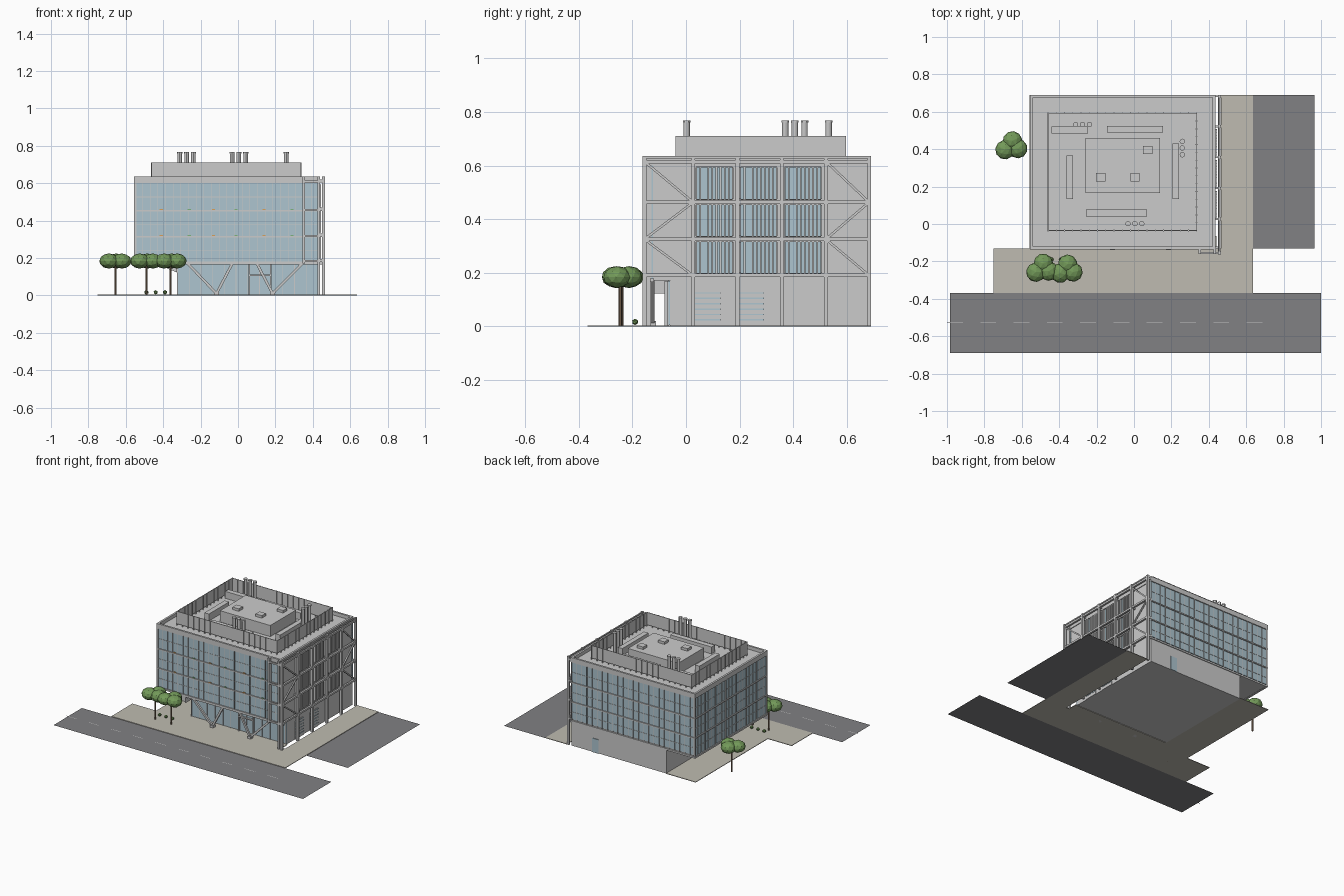
import bpy, math
from mathutils import Vector


def material(name, r, g, b):
    m = bpy.data.materials.new(name)
    m.diffuse_color = (r, g, b, 1)
    return m


GLASS = material("glass", 0.42, 0.56, 0.63)
ROAD = material("asphalt", 0.22, 0.22, 0.23)
PAVE = material("paving", 0.52, 0.50, 0.44)
LEAF = material("leaf", 0.17, 0.32, 0.10)
BARK = material("bark", 0.25, 0.17, 0.11)
ORANGE = material("orange", 0.7, 0.35, 0.1)
GREEN = material("green_panel", 0.2, 0.45, 0.2)
WHITE = material("white", 0.85, 0.85, 0.85)


def mesh(name, verts, faces, mat=None):
    me = bpy.data.meshes.new(name)
    me.from_pydata(verts, [], faces)
    ob = bpy.data.objects.new(name, me)
    bpy.context.collection.objects.link(ob)
    if mat:
        me.materials.append(mat)
    return ob


FACES = [(0, 1, 3, 2), (4, 6, 7, 5), (0, 4, 5, 1), (2, 3, 7, 6), (0, 2, 6, 4), (1, 5, 7, 3)]


def box(name, x0, x1, y0, y1, z0, z1, mat=None):
    return mesh(name, [(x, y, z) for x in (x0, x1) for y in (y0, y1) for z in (z0, z1)], FACES, mat)


def beam(name, a, b, w=0.012):
    """Square bar between two points."""
    a, b = Vector(a), Vector(b)
    d = b - a
    ob = box(name, -w / 2, w / 2, -w / 2, w / 2, 0, d.length)
    ob.location = a
    ob.rotation_euler = d.to_track_quat('Z', 'Y').to_euler()
    return ob


def cyl(name, x, y, z0, z1, r, n=12, mat=None):
    bpy.ops.mesh.primitive_cylinder_add(vertices=n, radius=r, depth=z1 - z0, location=(x, y, (z0 + z1) / 2))
    ob = bpy.context.object
    ob.name = name
    if mat:
        ob.data.materials.append(mat)
    else:
        bpy.ops.object.shade_smooth_by_angle()


def blob(name, x, y, z, r, sz, sub, mat):
    bpy.ops.mesh.primitive_ico_sphere_add(subdivisions=sub, radius=r, location=(x, y, z))
    ob = bpy.context.object
    ob.name = name
    ob.scale = (1, 1, sz)
    ob.rotation_euler.z = x * 7
    ob.data.materials.append(mat)


# Site: road, dashes, side lot, paving
def flat(name, x0, x1, y0, y1, z, mat):
    mesh(name, [(x0, y0, z), (x1, y0, z), (x1, y1, z), (x0, y1, z)], [(0, 1, 2, 3)], mat)


flat("road", -0.985, 1, -0.69, -0.368, 0, ROAD)
flat("side_lot", 0.635, 0.965, -0.13, 0.69, 0, ROAD)
for i in range(10):
    flat("road_dash", -1 + 0.178 * i, -0.915 + 0.178 * i, -0.53, -0.526, 0.002, WHITE)
box("front_paving", -0.75, 0.635, -0.368, -0.13, 0, 0.004, PAVE)
box("side_paving", 0.465, 0.635, -0.13, 0.69, 0, 0.004, PAVE)
box("overhang_paving", -0.56, -0.325, -0.13, 0.69, 0, 0.004, PAVE)
box("entry_paving", -0.325, 0.44, -0.13, -0.065, 0, 0.004, PAVE)

# Building masses
L, R, F, B = -0.555, 0.435, -0.135, 0.69
box("ground_floor", -0.325, 0.43, -0.06, 0.685, 0, 0.18)
box("upper_floors", L + 0.012, 0.43, F + 0.012, B - 0.012, 0.172, 0.61)
box("front_glass", L + 0.008, R, F + 0.007, F + 0.012, 0.178, 0.6, GLASS)
box("back_glass", L + 0.008, R, B - 0.012, B - 0.007, 0.19, 0.6, GLASS)
box("left_glass", L + 0.007, L + 0.012, F + 0.008, B - 0.008, 0.178, 0.6, GLASS)
box("lobby_glass", -0.325, 0.43, -0.066, -0.06, 0.006, 0.17, GLASS)
box("back_door", 0.215, 0.265, 0.684, 0.69, 0, 0.1, GLASS)

# Parapet ring and floor bands
box("parapet_front", L, R, F, F + 0.014, 0.6, 0.635)
box("parapet_back", L, R, B - 0.014, B, 0.6, 0.635)
box("parapet_left", L, L + 0.014, F, B, 0.6, 0.635)
box("parapet_right", R - 0.014, R, F, B, 0.6, 0.635)
for z, h in ((0.17, 0.012), (0.31, 0.008), (0.45, 0.008), (0.24, 0.003), (0.38, 0.003), (0.525, 0.003)):
    o = 0 if h > 0.005 else 0.005
    box("front_band", L + o, R, F + o, F + 0.014, z, z + h)
    box("back_band", L + o, R, B - 0.014, B - o, z, z + h)
    box("left_band", L + o, L + 0.014, F + o, B - o, z, z + h)

# Mullions: every fourth is a deep fin
for i in range(25):
    x = L + 0.003 + i * (R - L - 0.006) / 24
    d = 0 if i % 3 == 0 else 0.005
    box("front_mullion", x - 0.0015, x + 0.0015, F + d, F + 0.012, 0.175, 0.605)
    box("back_mullion", x - 0.0015, x + 0.0015, B - 0.012, B - d, 0.175, 0.605)
for i in range(22):
    y = F + 0.003 + i * (B - F - 0.006) / 21
    d = 0 if i % 3 == 0 else 0.005
    box("left_mullion", L + d, L + 0.012, y - 0.0015, y + 0.0015, 0.175, 0.605)
for z in (0.318, 0.458):
    for i, x in enumerate((-0.42, -0.27, -0.14, -0.02, 0.13, 0.28)):
        box("colour_panel", x, x + 0.018, F + 0.002, F + 0.01, z, z + 0.005, (ORANGE, GREEN)[i % 2])

# Lobby mullions, door frame, V columns, entry soffit
for i in range(13):
    x = -0.323 + i * 0.0625
    box("lobby_mullion", x - 0.002, x + 0.002, -0.07, -0.064, 0, 0.17)
for x in (0.06, 0.175):
    box("door_post", x - 0.004, x + 0.004, -0.08, -0.064, 0, 0.17)
box("door_head", 0.06, 0.175, -0.08, -0.064, 0.105, 0.113)
beam("lobby_beam", (-0.325, -0.127, 0.172), (0.455, -0.127, 0.172), 0.014)
for base, tops in ((-0.115, (-0.27, -0.03)), (0.185, (0.1, 0.345))):
    for t in tops:
        beam("v_column", (base, -0.125, 0.01), (t, -0.125, 0.172), 0.014)
    box("v_footing", base - 0.013, base + 0.013, -0.138, -0.112, 0, 0.02)
prof = [(-0.45, 0.175), (-0.325, 0.175), (-0.325, 0.122)]
mesh("entry_soffit", [(x, y, z) for y in (-0.13, -0.065) for x, z in prof],
     [(0, 2, 1), (3, 4, 5), (0, 1, 4, 3), (1, 2, 5, 4), (2, 0, 3, 5)])

# Exposed steel frame on the right side, wrapping the front corner
FX = 0.456
cols = (-0.155, 0.027, 0.192, 0.357, 0.522, 0.683)
levels = (0.19, 0.325, 0.463, 0.615)
for y in cols:
    box("frame_column", FX - 0.007, FX + 0.008, y - 0.007, y + 0.007, 0, 0.636)
    for z in levels:
        box("frame_tie", 0.425, FX, y - 0.005, y + 0.005, z - 0.006, z + 0.006)
for z in levels:
    beam("frame_beam", (FX, cols[0], z), (FX, cols[-1], z), 0.013)
    beam("corner_beam", (0.352, -0.155, z - 0.006), (FX, -0.155, z - 0.006), 0.011)
beam("frame_top", (FX, cols[0], 0.631), (FX, cols[-1], 0.631), 0.008)
for x in (0.352, 0.432):
    box("corner_column", x - 0.006, x + 0.006, -0.161, -0.13, 0.17 if x < 0.4 else 0, 0.635)
for a, b in ((0, 1), (4, 5)):
    for k, (za, zb) in enumerate(((0.615, 0.463), (0.325, 0.463), (0.325, 0.19))):
        beam("frame_brace", (FX, cols[a], za), (FX, cols[b], zb), 0.009)

# Right side windows with fins and roller doors
for i in (1, 2, 3):
    y0, y1 = cols[i] + 0.011, cols[i + 1] - 0.018
    for z0, z1 in ((0.2, 0.315), (0.337, 0.452), (0.475, 0.592)):
        box("side_window", 0.428, 0.432, y0, y1, z0, z1, GLASS)
        for k in range(10):
            if k != 2:
                y = y0 + k * (y1 - y0) / 9
                box("side_fin", 0.43, 0.443, y - 0.003, y + 0.003, z0, z1)
        box("side_sill", 0.43, 0.44, y0, y1, z0 - 0.004, z0)
        box("side_head", 0.43, 0.44, y0, y1, z1, z1 + 0.004)
for y0 in (0.034, 0.196):
    box("roller_door", 0.429, 0.434, y0, y0 + 0.095, 0, 0.13)
    for k in range(6):
        box("door_slat", 0.43, 0.436, y0, y0 + 0.095, 0.022 + k * 0.02, 0.027 + k * 0.02, GLASS)

# Roof screen: thin walls with ribs
SX0, SX1, SY0, SY1, SZ = -0.46, 0.335, -0.035, 0.592, 0.71
for y in (SY0, SY1):
    box("screen_wall", SX0, SX1, y - 0.002, y + 0.002, 0.62, SZ)
    for i in range(19):
        x = SX0 + i * (SX1 - SX0) / 18
        box("screen_rib", x - 0.002, x + 0.002, y - 0.005, y + 0.005, 0.61, SZ)
for x in (SX0, SX1):
    box("screen_wall", x - 0.002, x + 0.002, SY0, SY1, 0.62, SZ)
    for i in range(1, 15):
        y = SY0 + i * (SY1 - SY0) / 15
        box("screen_rib", x - 0.005, x + 0.005, y - 0.002, y + 0.002, 0.61, SZ)

# Rooftop plant room, units, ducts and stacks
box("plant_room", -0.26, 0.14, 0.167, 0.46, 0.61, 0.69)
for x, y in ((0.048, 0.373), (-0.203, 0.228), (-0.02, 0.228)):
    box("roof_unit", x, x + 0.05, y, y + 0.045, 0.69, 0.708)
for d in ((-0.44, -0.245, 0.483, 0.52), (-0.145, 0.155, 0.49, 0.525), (0.205, 0.24, 0.135, 0.43),
          (-0.362, -0.326, 0.135, 0.365), (-0.257, 0.07, 0.04, 0.077)):
    box("roof_duct", *d, 0.61, 0.66)
stacks = [(-0.312 + 0.037 * i, 0.532) for i in range(3)]
stacks += [(0.258, 0.37 + 0.036 * i) for i in range(3)]
stacks += [(-0.032 + 0.037 * i, 0.002) for i in range(3)]
for x, y in stacks:
    cyl("exhaust_stack", x, y, 0.61, 0.765, 0.012)
    cyl("stack_rim", x, y, 0.76, 0.768, 0.014)

# Trees and small shrubs
for x, y in ((-0.655, 0.415), (-0.49, -0.24), (-0.36, -0.245)):
    cyl("tree_trunk", x, y, 0, 0.17, 0.006, 6, BARK)
    for dx, dy in ((0.005, 0.03), (-0.035, -0.018), (0.034, -0.012)):
        blob("tree_canopy", x + dx, y + dy, 0.184, 0.052, 0.78, 2, LEAF)
for x in (-0.49, -0.44, -0.39):
    blob("shrub", x, -0.19, 0.017, 0.012, 1, 1, LEAF)
